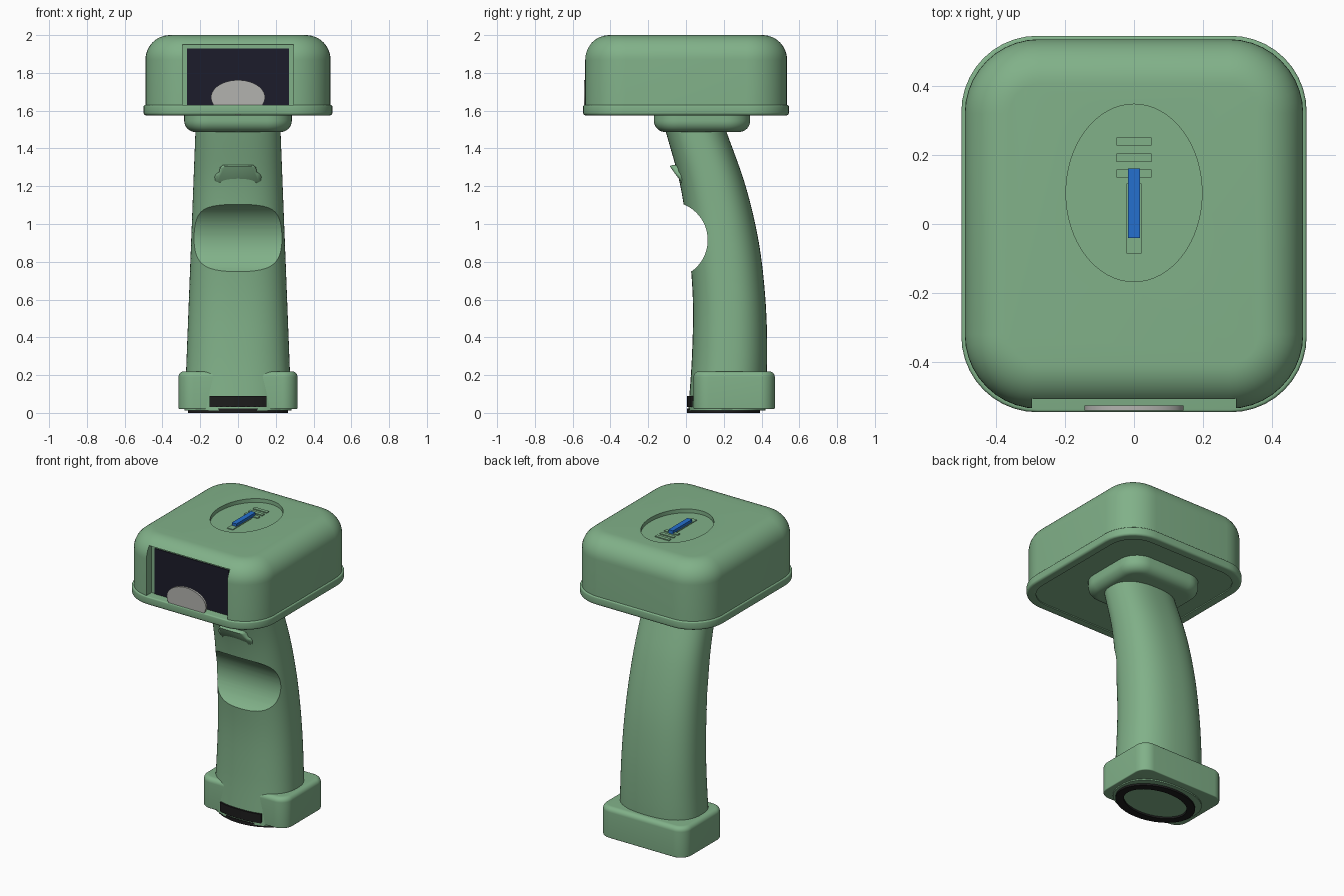
import bpy, bmesh, math
from math import sin, cos, pi

if "Cube" in bpy.data.objects:
    bpy.data.objects.remove(bpy.data.objects["Cube"])


def material(name, rgb):
    m = bpy.data.materials.new(name)
    m.diffuse_color = (*rgb, 1)
    m.use_nodes = True
    m.node_tree.nodes["Principled BSDF"].inputs["Base Color"].default_value = m.diffuse_color
    return m


GREEN = material("green_plastic", (0.22, 0.44, 0.25))
DARK = material("dark_window", (0.012, 0.012, 0.024))
BLACK = material("black_rubber", (0.012, 0.012, 0.012))
BLUE = material("blue_light", (0.018, 0.16, 0.62))
SILVER = material("silver", (0.45, 0.45, 0.43))


def loft(name, loops, mat, ring=False):
    """Skin a list of equal-length closed loops; cap the ends unless ring."""
    bm = bmesh.new()
    rows = [[bm.verts.new(p) for p in loop] for loop in loops]
    n = len(rows[0])
    pairs = list(zip(rows, rows[1:])) + ([(rows[-1], rows[0])] if ring else [])
    for a, b in pairs:
        for i in range(n):
            j = (i + 1) % n
            bm.faces.new((a[i], a[j], b[j], b[i]))
    if not ring:
        bm.faces.new(rows[0][::-1])
        bm.faces.new(rows[-1])
    bmesh.ops.recalc_face_normals(bm, faces=bm.faces)
    me = bpy.data.meshes.new(name)
    bm.to_mesh(me)
    bm.free()
    me.materials.append(mat)
    ob = bpy.data.objects.new(name, me)
    bpy.context.collection.objects.link(ob)
    return ob


def finish(ob, angle=32):
    bpy.ops.object.select_all(action='DESELECT')
    ob.select_set(True)
    bpy.context.view_layer.objects.active = ob
    for m in list(ob.modifiers):
        bpy.ops.object.modifier_apply(modifier=m.name)
    bpy.ops.object.shade_smooth_by_angle(angle=math.radians(angle))
    return ob


def cut(ob, *cutters):
    for c in cutters:
        m = ob.modifiers.new("cut", 'BOOLEAN')
        m.operation, m.solver, m.object = 'DIFFERENCE', 'EXACT', c
    finish(ob)
    for c in cutters:
        bpy.data.objects.remove(c)


def rounded_rect(cy, hx, hy, r, z, seg=10):
    pts = []
    for k, (sx, sy) in enumerate(((1, 1), (-1, 1), (-1, -1), (1, -1))):
        for i in range(seg + 1):
            a = (k + i / seg) * pi / 2
            pts.append((sx * (hx - r) + r * cos(a), cy + sy * (hy - r) + r * sin(a), z))
    return pts


def slab(name, cy, hx, hy, r, z0, z1, bottom=0, top=0, mat=GREEN, seg=8):
    """Rounded-corner block with filleted bottom and top edges."""
    prof = []
    for rad, z, s in ((bottom, z0, 1), (top, z1, -1)):
        arc = [(rad * (1 - sin(i / seg * pi / 2)), z + s * rad * (1 - cos(i / seg * pi / 2)))
               for i in range(seg + 1)] if rad else [(0, z)]
        prof += arc if s == 1 else arc[::-1]
    return loft(name, [rounded_rect(cy, hx - d, hy - d, r - d, z) for d, z in prof], mat)


def box(name, x0, x1, y0, y1, z0, z1, mat=GREEN):
    return loft(name, [[(x0, y0, z), (x1, y0, z), (x1, y1, z), (x0, y1, z)] for z in (z0, z1)], mat)


def ellipse(cy, a, b, z, power=2.0, n=64):
    e = 2 / power
    f = lambda v: math.copysign(abs(v) ** e, v)
    return [(a * f(cos(2 * pi * i / n)), cy + b * f(sin(2 * pi * i / n)), z) for i in range(n)]


# Head shell with front window notch and oval dish on top
head = slab("head_shell", 0, 0.49, 0.535, 0.215, 1.6, 2.0, top=0.13, seg=12)
cut(head,
    box("notch_cutter", -0.295, 0.295, -0.7, -0.48, 1.55, 1.95),
    loft("dish_cutter", [ellipse(0.09, 0.197, 0.257, z) for z in (1.975, 2.1)], GREEN))

# Lip around the head bottom, slightly hollow underneath
lip = slab("head_lip", 0, 0.5, 0.545, 0.22, 1.575, 1.63, bottom=0.015, top=0.008, seg=4)
cut(lip, slab("underside_cutter", 0, 0.445, 0.49, 0.17, 1.5, 1.582))

# Scan window and lens
box("scan_window", -0.27, 0.27, -0.486, -0.47, 1.6, 1.93, DARK)
finish(loft("lens_disc", [[(x, y, z) for x, z, _ in ellipse(1.67, 0.143, 0.092, 0)]
                          for y in (-0.54, -0.526)], SILVER))

# Indicator in the dish: slot, stripes and blue bar
box("indicator_slot", -0.021, 0.021, -0.085, 0.118, 1.97, 1.98)
for i, y in enumerate((0.146, 0.192, 0.239)):
    box(f"indicator_stripe_{i}", -0.051, 0.051, y - 0.012, y + 0.012, 1.97, 1.981)
box("indicator_light", -0.017, 0.017, -0.04, 0.16, 1.97, 1.998, BLUE)

# Neck collar under the head
finish(slab("neck_collar", 0.085, 0.285, 0.255, 0.13, 1.487, 1.585, bottom=0.06))

# Curved handle: front and back edges at equal height steps
FRONT = (0.012, 0.032, 0.036, 0.012, -0.03, -0.11)
BACK = (0.42, 0.43, 0.42, 0.385, 0.315, 0.21)
Z0, Z1, POWER = 0.012, 1.5, 2.4


def spline(v, t):
    p = [2 * v[0] - v[1], *v, 2 * v[-1] - v[-2]]
    i = min(int(t), len(v) - 2)
    u = t - i
    a, b, c, d = p[i:i + 4]
    return b + 0.5 * u * (c - a + u * (2 * a - 5 * b + 4 * c - d + u * (3 * (b - c) + d - a)))


def handle_section(z):
    t = (z - Z0) / (Z1 - Z0)
    f, b = spline(FRONT, t * 5), spline(BACK, t * 5)
    return (f + b) / 2, 0.283 - 0.058 * t, (b - f) / 2


def handle_front(x, z):
    c, a, b = handle_section(z)
    return c - b * (1 - abs(x / a) ** POWER) ** (1 / POWER)


N = 40
levels = [Z0 + (Z1 - Z0) * i / N for i in range(N + 1)]
handle = loft("handle", [ellipse(*handle_section(z), z, POWER) for z in levels], GREEN)

# Finger scoop in the handle front
scoop = loft("scoop_cutter", [[(x, -0.089 + 0.204 * cos(a * pi / 32), 0.915 + 0.204 * sin(a * pi / 32))
                               for a in range(64)] for x in (-0.4, 0.4)], GREEN)
cut(handle, scoop)

# Trigger: waisted outline following the handle front
half = [(0.11, 1.21), (0.125, 1.222), (0.125, 1.25), (0.115, 1.266), (0.1, 1.275),
        (0.095, 1.3), (0.08, 1.312)]
outline = half + [(-x, z) for x, z in half[::-1]]
trigger_loops = []
for s, d in ((1, -0.04), (1, 0.002), (0.96, 0.012), (0.86, 0.018)):
    trigger_loops.append([(x * s, handle_front(x * s, 1.26) - d - (1.26 - z) * -0.2,
                           1.26 + (z - 1.26) * s) for x, z in outline])
    trigger_loops[-1] = [(x, y - 0.4 * (z - 1.26), z) for x, y, z in trigger_loops[-1]]
finish(loft("trigger", trigger_loops, GREEN), 50)

# Foot block, front label strip and rubber ring
finish(slab("foot_block", 0.255, 0.315, 0.215, 0.08, 0.02, 0.22, bottom=0.006, top=0.03))
strip = []
for i in range(17):
    x = -0.15 + 0.3 * i / 16
    y = handle_front(x, 0.06) - 0.01
    strip.append([(x, y, 0.03), (x, y + 0.03, 0.03), (x, y + 0.03, 0.09), (x, y, 0.09)])
finish(loft("front_label", strip, BLACK))
finish(loft("rubber_ring", [ellipse(0.198, 0.265 - d, 0.193 - d, z)
                            for d, z in ((0, 0), (0, 0.022), (0.05, 0.022), (0.05, 0))], BLACK, ring=True))
